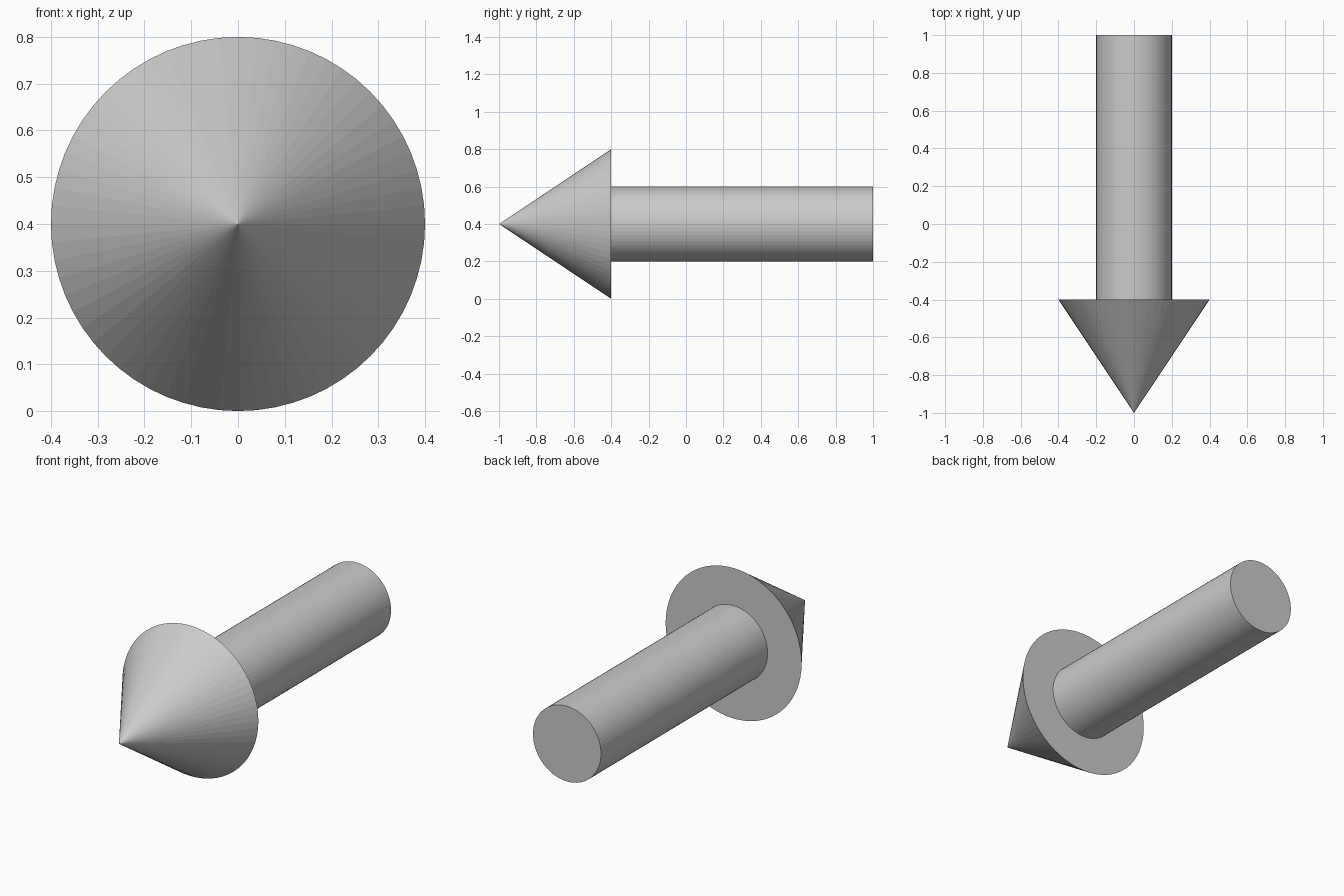
import bpy
from math import pi

if "Cube" in bpy.data.objects:
    bpy.data.objects.remove(bpy.data.objects["Cube"])

SIDES = 64
AXIS_Z = 0.4


def tapered_part(name, back_y, front_y, back_radius, front_radius):
    """Round part lying along y, from its back end to its front end."""
    bpy.ops.mesh.primitive_cone_add(
        vertices=SIDES, radius1=back_radius, radius2=front_radius,
        depth=back_y - front_y, end_fill_type='NGON',
        location=(0, (back_y + front_y) / 2, AXIS_Z), rotation=(pi / 2, 0, 0))
    part = bpy.context.object
    part.name = name
    bpy.ops.object.transform_apply(location=False, rotation=True, scale=True)
    return part


# Pointed head, tip facing the front
tapered_part("arrow_head", -0.4, -1.0, 0.4, 0.0)

# Straight shaft, set slightly into the back of the head
tapered_part("arrow_shaft", 1.0, -0.41, 0.2, 0.2)
